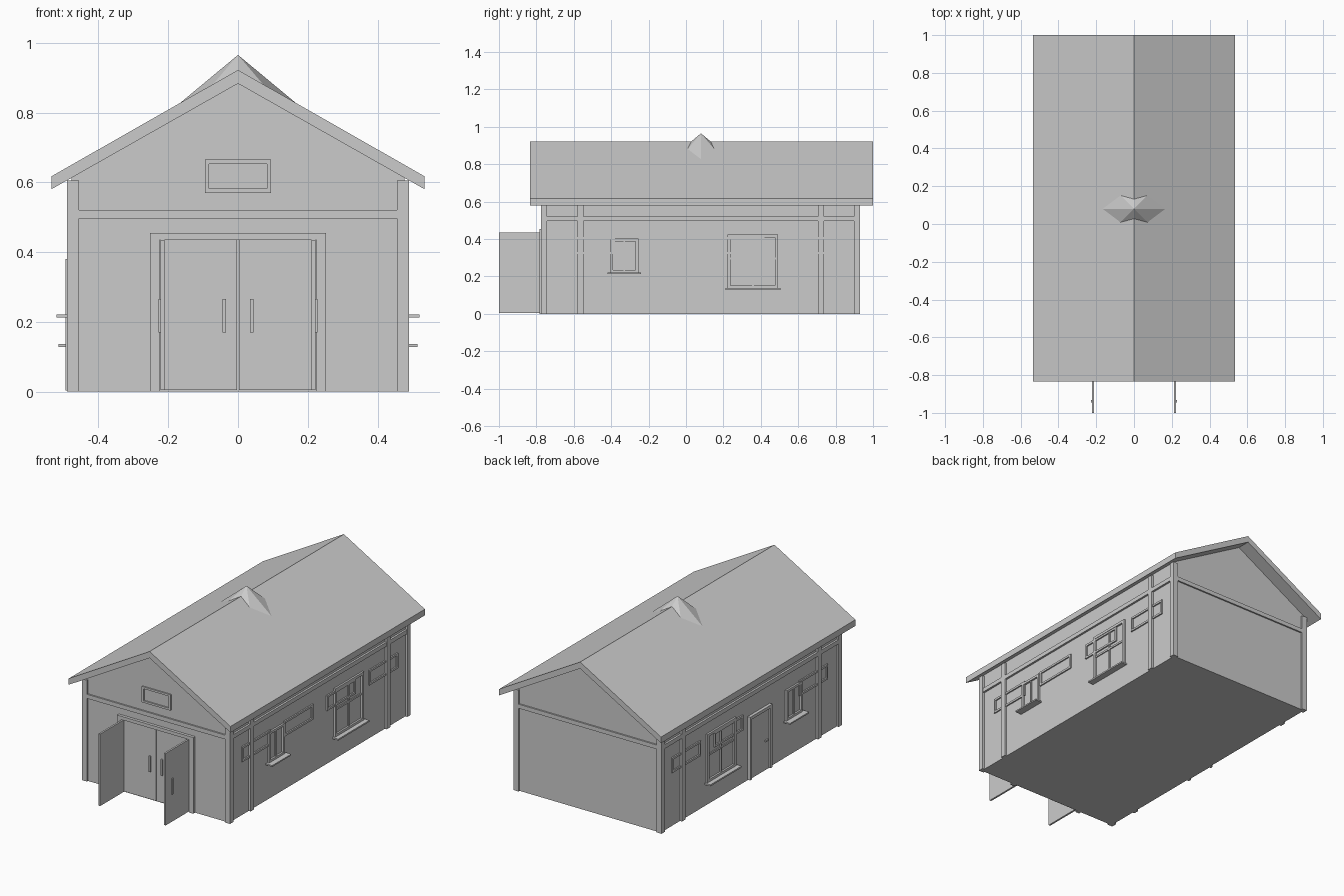
import bpy
import math


def mesh(name, verts, faces):
    me = bpy.data.meshes.new(name)
    me.from_pydata(verts, [], faces)
    ob = bpy.data.objects.new(name, me)
    bpy.context.collection.objects.link(ob)
    return ob


def prism(name, profile, y0, y1):
    """Extrude an XZ profile (counter-clockwise seen from the front) along y."""
    n = len(profile)
    verts = [(x, y, z) for y in (y0, y1) for x, z in profile]
    faces = [tuple(range(n)), tuple(range(2 * n - 1, n - 1, -1))]
    faces += [(i, i + n, (i + 1) % n + n, (i + 1) % n) for i in range(n)]
    return mesh(name, verts, faces)


def box(name, x0, x1, y0, y1, z0, z1):
    x0, x1 = min(x0, x1), max(x0, x1)
    return prism(name, [(x0, z0), (x1, z0), (x1, z1), (x0, z1)], y0, y1)


def side_ring(name, s, x0, x1, y0, y1, z0, z1, t):
    """Rectangular frame on a side wall (s = +1 right, -1 left)."""
    box(name + "_bottom", s * x0, s * x1, y0, y1, z0, z0 + t)
    box(name + "_top", s * x0, s * x1, y0, y1, z1 - t, z1)
    box(name + "_jamb_a", s * x0, s * x1, y0, y0 + t, z0 + t, z1 - t)
    box(name + "_jamb_b", s * x0, s * x1, y1 - t, y1, z0 + t, z1 - t)


WX, YF, YB = 0.477, -0.765, 0.92     # wall planes
PX = 0.49                            # outer face of the timbers

# Walls with gables
prism("walls", [(-WX, 0), (WX, 0), (WX, 0.617), (0, 0.885), (-WX, 0.617)], YF, YB)

# Roof slab
prism("roof", [(0, 0.883), (0.535, 0.58), (0.535, 0.617), (0, 0.922),
               (-0.535, 0.617), (-0.535, 0.58)], -0.835, 1.0)

# Pointed roof vent
bpy.ops.mesh.primitive_cone_add(vertices=8, radius1=0.188, depth=0.156,
                                location=(0, 0.08, 0.887))
vent = bpy.context.object
vent.name = "roof_vent"

# Timber posts and beams
for s in (-1, 1):
    for y0, y1 in ((-0.775, -0.742), (0.898, 0.93)):
        box("corner_post", s * 0.456, s * PX, y0, y1, 0, 0.605)
    for y0 in (-0.58, 0.705):
        box("side_post", s * 0.47, s * PX, y0, y0 + 0.033, 0, 0.603)
    box("side_beam", s * 0.47, s * (PX - 0.001), -0.742, 0.898, 0.496, 0.521)
box("front_beam", -0.456, 0.456, -0.774, -0.75, 0.496, 0.521)
box("back_beam", -0.456, 0.456, 0.90, 0.929, 0.496, 0.521)

# Side windows and slim panel frames
for s in (-1, 1):
    for y in (-0.65, -0.25, 0.15, 0.55):
        if s < 0 and y == -0.25:
            continue                 # side door sits here
        side_ring("panel_frame", s, 0.47, 0.485, y, y + 0.27, 0.32, 0.41, 0.012)
    side_ring("small_window", s, 0.47, 0.488, -0.405, -0.255, 0.22, 0.402, 0.014)
    box("small_mullion", s * 0.47, s * 0.484, -0.335, -0.325, 0.23, 0.39)
    box("small_sill", s * 0.47, s * 0.52, -0.42, -0.24, 0.213, 0.221)
    side_ring("big_window", s, 0.47, 0.488, 0.222, 0.493, 0.135, 0.425, 0.016)
    box("big_mullion", s * 0.47, s * 0.484, 0.352, 0.363, 0.145, 0.415)
    box("big_transom", s * 0.47, s * 0.483, 0.235, 0.48, 0.29, 0.301)
    box("big_sill", s * 0.47, s * 0.515, 0.21, 0.505, 0.128, 0.137)

# Left side door
for y0, y1 in ((-0.11, -0.092), (0.082, 0.10)):
    box("side_door_jamb", -0.47, -0.495, y0, y1, 0.003, 0.38)
box("side_door_head", -0.47, -0.495, -0.092, 0.082, 0.362, 0.38)
box("side_door", -0.47, -0.485, -0.092, 0.082, 0.003, 0.362)
box("side_door_handle", -0.48, -0.494, -0.08, -0.05, 0.175, 0.183)

# Gable vent frame
for s in (-1, 1):
    box("gable_frame_side", s * 0.083, s * 0.095, -0.773, -0.76, 0.57, 0.665)
for z in (0.57, 0.653):
    box("gable_frame_rail", -0.083, 0.083, -0.773, -0.76, z, z + 0.012)

# Front doorway: frame, closed leaves, swung-open leaves, handles
box("doorway_head", -0.252, 0.252, -0.782, -0.76, 0.435, 0.455)
for s in (-1, 1):
    box("doorway_jamb", s * 0.225, s * 0.252, -0.782, -0.76, 0, 0.435)
    box("closed_leaf", s * 0.003, s * 0.222, -0.772, -0.76, 0.005, 0.435)
    box("closed_handle", s * 0.035, s * 0.045, -0.78, -0.77, 0.17, 0.265)
    box("open_leaf", s * 0.211, s * 0.222, -1.0, -0.775, 0.005, 0.435)
    box("open_handle", s * 0.22, s * 0.228, -0.945, -0.933, 0.17, 0.265)
